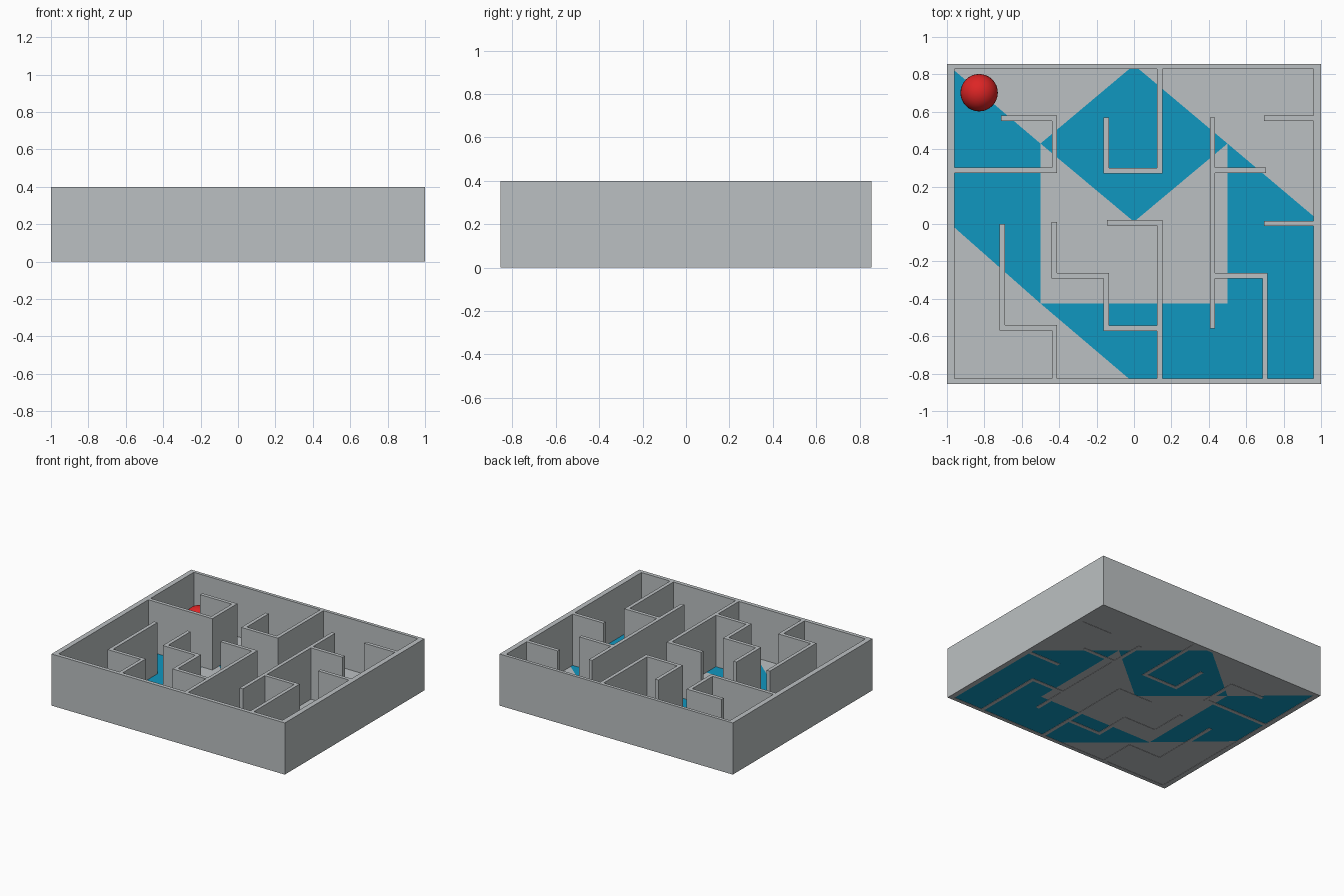
import bpy, bmesh
from mathutils import Vector

if "Cube" in bpy.data.objects:
    bpy.data.objects.remove(bpy.data.objects["Cube"])

HEIGHT = 0.40
THICK = 0.028


def material(name, rgb):
    m = bpy.data.materials.new(name)
    m.diffuse_color = (*rgb, 1.0)
    m.use_nodes = True
    m.node_tree.nodes["Principled BSDF"].inputs["Base Color"].default_value = m.diffuse_color
    return m


GREY = material("wall grey", (0.50, 0.53, 0.54))
BLUE = material("floor blue", (0.005, 0.31, 0.53))
RED = material("ball red", (0.72, 0.018, 0.018))


def finish(bm, name, *mats):
    bmesh.ops.recalc_face_normals(bm, faces=bm.faces)
    me = bpy.data.meshes.new(name)
    bm.to_mesh(me)
    bm.free()
    for m in mats:
        me.materials.append(m)
    ob = bpy.data.objects.new(name, me)
    bpy.context.collection.objects.link(ob)
    return ob


def strip(bm, left, right, closed=False):
    """Solid wall between two matching outlines, standing on the ground."""
    rings = []
    for a, b in zip(left, right):
        rings.append([bm.verts.new((p[0], p[1], z))
                      for p, z in ((a, 0), (b, 0), (b, HEIGHT), (a, HEIGHT))])
    pairs = list(zip(rings, rings[1:]))
    if closed:
        pairs.append((rings[-1], rings[0]))
    for r, s in pairs:
        for i in range(4):
            j = (i + 1) % 4
            bm.faces.new((r[i], r[j], s[j], s[i]))
    if not closed:
        bm.faces.new(rings[0])
        bm.faces.new(rings[-1][::-1])


def wall(name, points):
    """Right-angled wall with mitred corners along a centre line."""
    pts = [Vector(p) for p in points]
    normals = []
    for a, b in zip(pts, pts[1:]):
        d = (b - a).normalized()
        normals.append(Vector((-d.y, d.x)))
    offs = [normals[0]] + [m + n for m, n in zip(normals, normals[1:])] + [normals[-1]]
    h = THICK / 2
    bm = bmesh.new()
    strip(bm, [p + o * h for p, o in zip(pts, offs)],
          [p - o * h for p, o in zip(pts, offs)])
    finish(bm, name, GREY)


# Outer frame
bm = bmesh.new()
strip(bm, [(-1, -.855), (1, -.855), (1, .855), (-1, .855)],
      [(-.96, -.825), (.96, -.825), (.96, .83), (-.96, .83)], closed=True)
finish(bm, "outer_wall", GREY)

# Inner maze walls
mazes = {
    "corner_hook_wall": [(-.71, .565), (-.425, .565), (-.425, .287), (-.96, .287)],
    "back_hook_wall": [(-.148, .57), (-.148, .285), (.138, .285), (.138, .83)],
    "back_right_stub": [(.695, .565), (.96, .565)],
    "long_right_wall": [(.42, .57), (.42, -.56)],
    "right_branch_wall": [(.434, .287), (.705, .287)],
    "middle_right_stub": [(.695, .003), (.96, .003)],
    "front_right_wall": [(.434, -.277), (.70, -.277), (.70, -.825)],
    "front_left_wall": [(-.705, 0), (-.705, -.555), (-.425, -.555), (-.425, -.825)],
    "stepped_wall": [(-.427, .01), (-.427, -.277), (-.148, -.277), (-.148, -.557), (.124, -.557)],
    "centre_wall": [(-.145, .007), (.138, .007), (.138, -.825)],
}
for name, pts in mazes.items():
    wall(name, pts)

# Floor: 4 x 4 cells split along one diagonal, blue or grey per triangle.
# f = full blue, . = grey, 1-4 = blue triangle holding this corner:
# 1 lower left, 2 lower right, 3 upper right, 4 upper left
pattern = ["121.", "f341", "3..f", ".3ff"]
xs = [-.995, -.5, 0, .5, .995]
ys = [.85, .43, .012, -.425, -.85]
bm = bmesh.new()
for r, row in enumerate(pattern):
    for c, key in enumerate(row):
        x0, x1, y1, y0 = xs[c], xs[c + 1], ys[r], ys[r + 1]
        q = [bm.verts.new((x, y, .002)) for x, y in ((x0, y0), (x1, y0), (x1, y1), (x0, y1))]
        if key in "f.":
            bm.faces.new(q).material_index = int(key == "f")
        else:
            k = int(key) - 1
            bm.faces.new((q[k - 1], q[k], q[(k + 1) % 4])).material_index = 1
            bm.faces.new((q[(k + 1) % 4], q[(k + 2) % 4], q[k - 1])).material_index = 0
for f in bm.faces:
    f.normal_update()
finish(bm, "floor", GREY, BLUE)

# Ball
bm = bmesh.new()
bmesh.ops.create_uvsphere(bm, u_segments=32, v_segments=16, radius=.1)
bmesh.ops.translate(bm, vec=(-.828, .702, .12), verts=bm.verts)
for f in bm.faces:
    f.smooth = True
finish(bm, "ball", RED)
